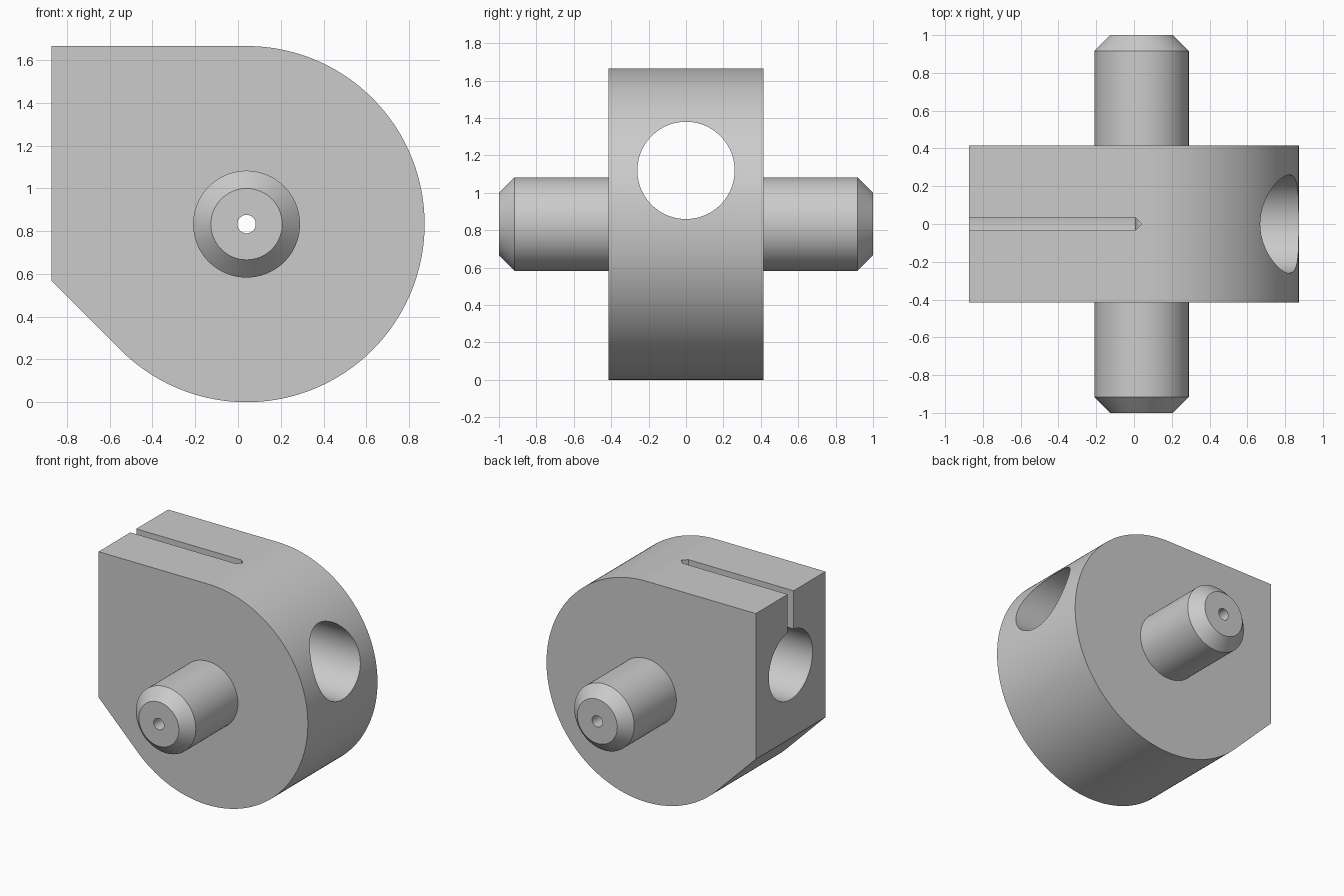
import bpy, bmesh, math
from mathutils import Matrix

cube = bpy.data.objects.get("Cube")
if cube:
    bpy.data.objects.remove(cube, do_unlink=True)

CX, R = 0.04, 0.833          # axis of the round body and its radius
LEFT, HALF = -0.873, 0.415   # flat end and half thickness

steel = bpy.data.materials.new("plain grey")
steel.use_nodes = True
grey = (0.6, 0.6, 0.6, 1)
steel.diffuse_color = grey
steel.node_tree.nodes["Principled BSDF"].inputs["Base Color"].default_value = grey


def finish(bm, name):
    bmesh.ops.recalc_face_normals(bm, faces=bm.faces)
    mesh = bpy.data.meshes.new(name)
    bm.to_mesh(mesh)
    bm.free()
    mesh.materials.append(steel)
    obj = bpy.data.objects.new(name, mesh)
    bpy.context.collection.objects.link(obj)
    return obj


def prism(name, outline, direction):
    """Extrude a closed planar outline."""
    bm = bmesh.new()
    face = bm.faces.new([bm.verts.new(p) for p in outline])
    ext = bmesh.ops.extrude_face_region(bm, geom=[face])
    moved = [v for v in ext["geom"] if isinstance(v, bmesh.types.BMVert)]
    bmesh.ops.translate(bm, verts=moved, vec=direction)
    return finish(bm, name)


def cylinder(name, radius, length, matrix, chamfer=0):
    bm = bmesh.new()
    bmesh.ops.create_cone(bm, cap_ends=True, segments=96, radius1=radius,
                          radius2=radius, depth=length, matrix=matrix)
    if chamfer:
        rims = [e for e in bm.edges if any(len(f.verts) > 4 for f in e.link_faces)]
        bmesh.ops.bevel(bm, geom=rims, offset=chamfer, segments=1, affect='EDGES')
    return finish(bm, name)


def combine(target, tool, operation):
    mod = target.modifiers.new(tool.name, 'BOOLEAN')
    mod.operation, mod.object, mod.solver = operation, tool, 'EXACT'
    bpy.context.view_layer.objects.active = target
    bpy.ops.object.modifier_apply(modifier=mod.name)
    bpy.data.objects.remove(tool, do_unlink=True)


# Body: arc from the top round to the lower tangent, then the squared end
angles = [math.radians(90 - 225 * i / 120) for i in range(121)]
outline = [(CX + R * math.cos(a), -HALF, R + R * math.sin(a)) for a in angles]
outline += [(LEFT, -HALF, 0.568), (LEFT, -HALF, 2 * R)]
body = prism("clamp_body", outline, (0, 2 * HALF, 0))

# Chamfered cross pin
along_y = Matrix.Translation((CX, 0, R)) @ Matrix.Rotation(math.pi / 2, 4, 'X')
along_x = Matrix.Translation((0, 0, 1.12)) @ Matrix.Rotation(math.pi / 2, 4, 'Y')
combine(body, cylinder("cross_pin", 0.25, 2, along_y, 0.083), 'UNION')

# Rod bore, small hole along the pin, and pointed clamping slot
combine(body, cylinder("rod_bore", 0.26, 3, along_x), 'DIFFERENCE')
combine(body, cylinder("pin_hole", 0.043, 3, along_y), 'DIFFERENCE')
w = 0.035
slot = [(-1, -w, 1.12), (CX - w, -w, 1.12), (CX, 0, 1.12),
        (CX - w, w, 1.12), (-1, w, 1.12)]
combine(body, prism("clamp_slot", slot, (0, 0, 1)), 'DIFFERENCE')

bpy.ops.object.select_all(action='DESELECT')
body.select_set(True)
bpy.context.view_layer.objects.active = body
bpy.ops.object.shade_smooth_by_angle(angle=math.radians(25))
